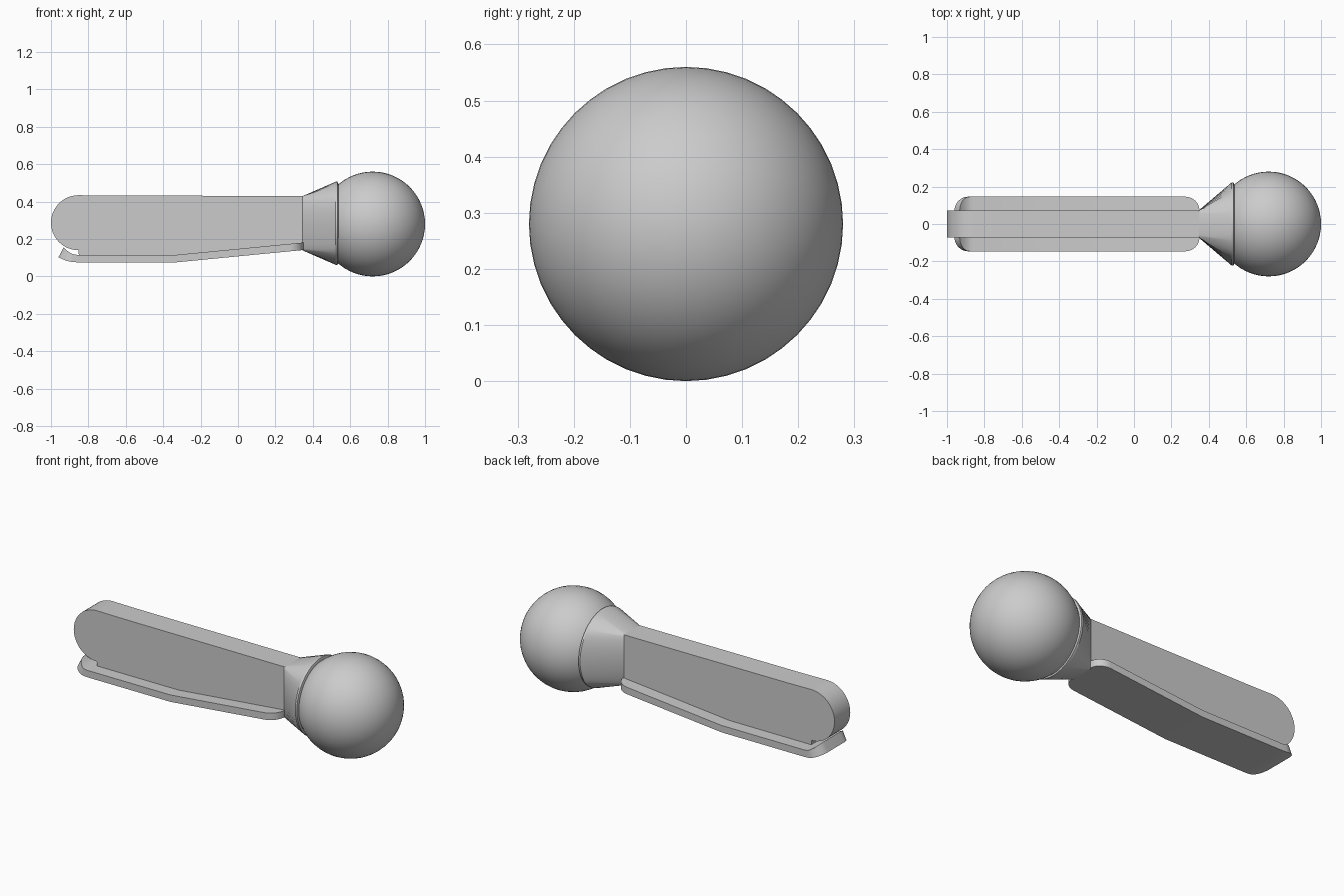
import bpy, bmesh
from math import sin, cos, pi, radians, sqrt

cube = bpy.data.objects.get("Cube")
if cube:
    bpy.data.objects.remove(cube, do_unlink=True)

grey = bpy.data.materials.new("plain grey")
grey.use_nodes = True
color = (0.6, 0.6, 0.6, 1)
grey.diffuse_color = color
grey.node_tree.nodes["Principled BSDF"].inputs["Base Color"].default_value = color

MID_Z = 0.284
SEGMENTS = 48


def finish(obj, angle=30):
    obj.data.materials.append(grey)
    bpy.ops.object.select_all(action="DESELECT")
    obj.select_set(True)
    bpy.context.view_layer.objects.active = obj
    bpy.ops.object.shade_smooth_by_angle(angle=radians(angle))


def loft(name, rings, angle=30):
    """Skin a list of equal-length closed rings and cap both ends."""
    bm = bmesh.new()
    loops = [[bm.verts.new(p) for p in ring] for ring in rings]
    for a, b in zip(loops, loops[1:]):
        for i in range(len(a)):
            j = (i + 1) % len(a)
            bm.faces.new((a[i], a[j], b[j], b[i]))
    bm.faces.new(loops[0])
    bm.faces.new(loops[-1])
    bmesh.ops.remove_doubles(bm, verts=bm.verts, dist=0.0001)
    bmesh.ops.recalc_face_normals(bm, faces=bm.faces)
    mesh = bpy.data.meshes.new(name)
    bm.to_mesh(mesh)
    bm.free()
    obj = bpy.data.objects.new(name, mesh)
    bpy.context.collection.objects.link(obj)
    finish(obj, angle)


def circle(x, radius):
    return [(x, radius * cos(2 * pi * i / SEGMENTS),
             MID_Z + radius * sin(2 * pi * i / SEGMENTS)) for i in range(SEGMENTS)]


# Ball, with its poles along the handle
bpy.ops.mesh.primitive_uv_sphere_add(segments=SEGMENTS, ring_count=32, radius=0.28,
                                     location=(0.72, 0, 0.28), rotation=(0, pi / 2, 0))
bpy.context.object.name = "ball"
finish(bpy.context.object, 40)

# Thin collar behind the ball
loft("collar", [circle(0.522, 0.222), circle(0.532, 0.222), circle(0.536, 0.212)])

# Neck, blending from the rectangular handle to the round collar
HALF_W, HALF_H = 0.072, 0.145
round_end = circle(0.522, 0.222)
square_end = [(0.345, max(-HALF_W, min(HALF_W, y)),
               MID_Z + max(-HALF_H, min(HALF_H, z - MID_Z))) for _, y, z in round_end]
loft("neck", [square_end, round_end])

# Handle: side profile with a rounded far end and a rising underside
profile = [(0.36, 0.43), (-0.7, 0.432)]
for i in range(25):
    a = pi / 2 + pi * i / 24
    profile.append((-0.853 + 0.147 * cos(a), 0.287 + 0.147 * sin(a)))
profile += [(-0.85, 0.1), (-0.33, 0.1), (0.36, 0.16)]
loft("handle", [[(x, y, z) for x, z in profile] for y in (-HALF_W, HALF_W)])

# Sole plate: rounded corners, rising front and curled-up far end
LEFT, RIGHT, CORNER, WIDTH = -0.96, 0.35, 0.075, 0.146
steps = [CORNER * (1 - cos(pi / 2 * i / 10)) for i in range(11)]
stations = [LEFT + s for s in steps] + [-0.86, -0.33] + [RIGHT - s for s in reversed(steps)]


def plate_section(x):
    inset = max(0, CORNER - min(x - LEFT, RIGHT - x))
    w = WIDTH - CORNER + sqrt(max(0, CORNER ** 2 - inset ** 2))
    rise = max(0, x + 0.33) * 0.097
    curl = max(0, (-0.86 - x) / 0.1)
    low = 0.075 + rise + 0.027 * curl ** 2
    high = 0.115 + rise + 0.04 * curl ** 2
    top_x = x + 0.028 * curl
    return [(x, -w, low), (x, w, low), (top_x, w, high), (top_x, -w, high)]


loft("sole_plate", [plate_section(x) for x in stations])
